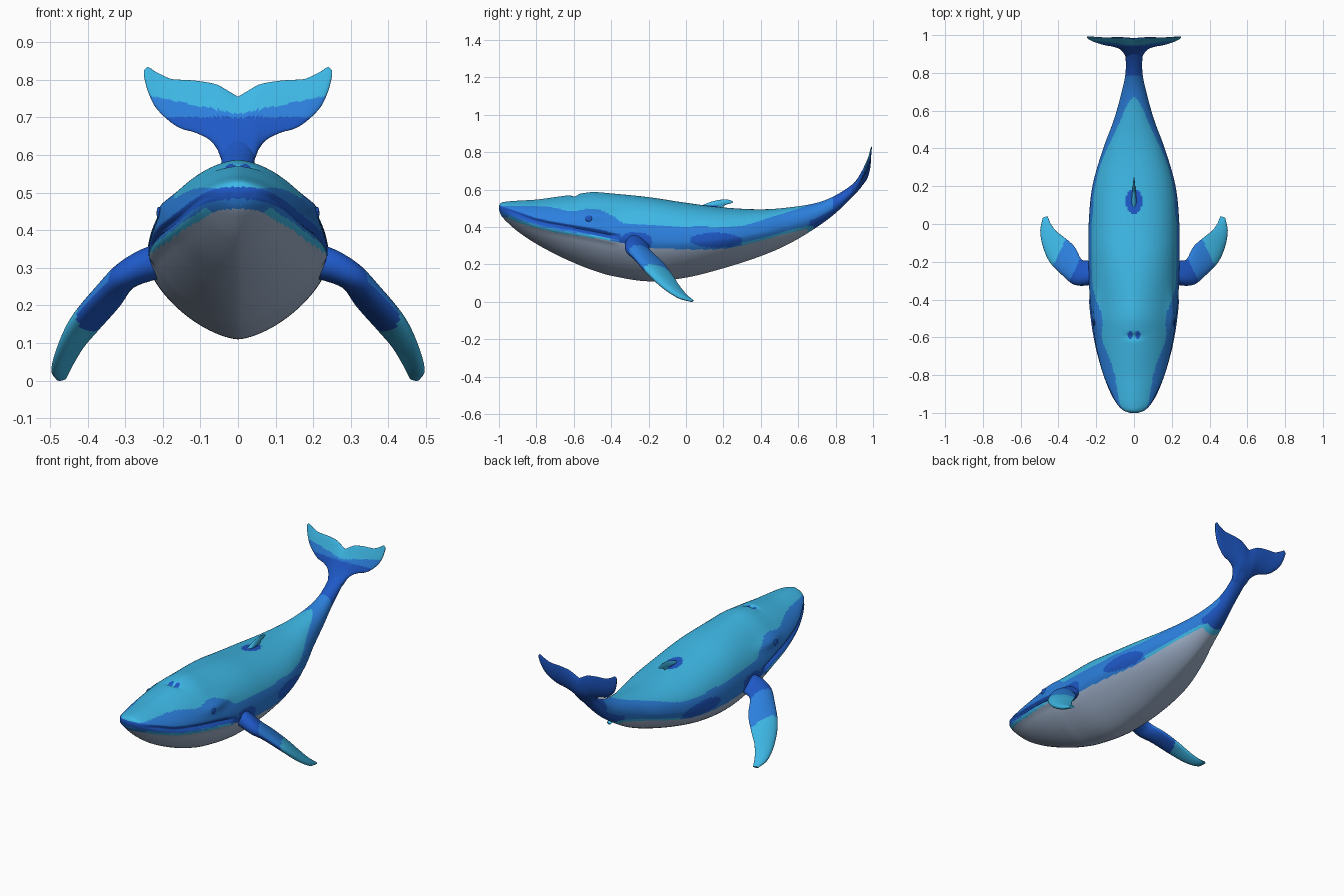
import bpy, bmesh
from math import sin, cos, pi, exp
from mathutils import Vector

cube = bpy.data.objects.get("Cube")
if cube:
    bpy.data.objects.remove(cube)


# ---------- materials ----------
def material(name, rgb):
    lin = [((c / 255 + 0.055) / 1.055) ** 2.4 for c in rgb]
    m = bpy.data.materials.new(name)
    m.use_nodes = True
    m.diffuse_color = (*lin, 1)
    m.node_tree.nodes["Principled BSDF"].inputs["Base Color"].default_value = (*lin, 1)
    return m


MATS = [material("light_cyan", (62, 184, 230)), material("mid_blue", (44, 128, 222)),
        material("deep_blue", (30, 88, 198)), material("belly_grey", (164, 182, 208))]
CYAN, MID, DEEP, GREY = range(4)


# ---------- helpers ----------
def curve(table, t):
    """Smooth interpolation of rows (position, value, value...)."""
    if t <= table[0][0]:
        return table[0][1:]
    if t >= table[-1][0]:
        return table[-1][1:]
    i = max(j for j in range(len(table) - 1) if table[j][0] <= t)

    def slope(j, k):
        a, b = table[max(j - 1, 0)], table[min(j + 1, len(table) - 1)]
        return (b[k] - a[k]) / (b[0] - a[0])
    a, b = table[i], table[i + 1]
    w = b[0] - a[0]
    u = (t - a[0]) / w
    out = []
    for k in range(1, len(a)):
        out.append((1 + 2 * u) * (1 - u) ** 2 * a[k] + u * (1 - u) ** 2 * w * slope(i, k)
                   + u * u * (3 - 2 * u) * b[k] + u * u * (u - 1) * w * slope(i + 1, k))
    return out


def ramp(t, a, b):
    u = min(max((t - a) / (b - a), 0), 1)
    return u * u * (3 - 2 * u)


def inside(a, b, ca, cb, ra, rb):
    return ((a - ca) / ra) ** 2 + ((b - cb) / rb) ** 2 < 1


def hump(a, b, ca, cb, ra, rb):
    return exp(-((a - ca) / ra) ** 2 - ((b - cb) / rb) ** 2)


def finish(name, bm, rule):
    bmesh.ops.recalc_face_normals(bm, faces=bm.faces)
    for f in bm.faces:
        f.material_index = rule(f.calc_center_median(), f.normal)
    mesh = bpy.data.meshes.new(name)
    bm.to_mesh(mesh)
    bm.free()
    for m in MATS:
        mesh.materials.append(m)
    ob = bpy.data.objects.new(name, mesh)
    bpy.context.collection.objects.link(ob)
    bpy.ops.object.select_all(action="DESELECT")
    ob.select_set(True)
    bpy.context.view_layer.objects.active = ob
    bpy.ops.object.shade_smooth_by_angle(angle=0.8)


def loft(name, rings, rule):
    bm = bmesh.new()
    rows = [[bm.verts.new(p) for p in ring] for ring in rings]
    n = len(rows[0])
    for a, b in zip(rows, rows[1:]):
        for i in range(n):
            bm.faces.new((a[i], a[(i + 1) % n], b[(i + 1) % n], b[i]))
    bm.faces.new(rows[0])
    bm.faces.new(rows[-1])
    finish(name, bm, rule)


def ball(name, loc, scale, mat):
    bm = bmesh.new()
    bmesh.ops.create_uvsphere(bm, u_segments=20, v_segments=12, radius=1)
    bmesh.ops.scale(bm, vec=scale, verts=bm.verts)
    bmesh.ops.translate(bm, vec=loc, verts=bm.verts)
    finish(name, bm, lambda c, n: mat)


# ---------- body: y, top, bottom, half width, height of widest point ----------
BODY = [(-1, .515, .492, .022, .503), (-.99, .529, .465, .055, .498), (-.96, .536, .43, .09, .488),
        (-.9, .541, .377, .124, .465), (-.8, .547, .31, .165, .435), (-.68, .563, .246, .197, .41),
        (-.59, .575, .205, .214, .392), (-.5, .587, .17, .226, .375), (-.4, .58, .14, .235, .355),
        (-.2, .56, .11, .241, .325), (0, .53, .13, .24, .32), (.2, .505, .18, .22, .335),
        (.4, .495, .245, .163, .37), (.55, .505, .31, .107, .41), (.7, .53, .4, .065, .465),
        (.8, .57, .475, .045, .522), (.9, .637, .572, .045, .605), (.95, .692, .632, .05, .663),
        (.98, .73, .695, .04, .713)]
BELLY = [(-1, .46), (-.96, .45), (-.9, .425), (-.7, .372), (-.5, .343), (-.35, .317), (-.2, .292),
         (0, .28), (.2, .285), (.35, .312), (.5, .355), (.6, .38), (.65, .392)]
BACK = [(-1, .512), (-.75, .51), (-.6, .485), (-.5, .5), (-.4, .465), (-.33, .42), (.1, .402),
        (.3, .408), (.45, .452), (.6, .498), (.68, .527)]
MOUTH = [(-1, .5), (-.9, .468), (-.8, .433), (-.7, .412), (-.5, .377), (-.35, .345)]


def powers(y):
    upper = 1.65 + .45 * ramp(y, -.5, -.1) - .1 * ramp(y, .4, .8)
    return upper, 1.55 + .45 * ramp(y, .4, .8)


def brow(y, z):
    return 1 + .08 * hump(y, z, -.48, .465, .1, .028)


def half_x(y, z):
    top, bottom, hw, mid = curve(BODY, y)
    p = powers(y)[0]
    return hw * (1 - ((z - mid) / (top - mid)) ** p) ** (1 / p) * brow(y, z)


def body_ring(y, n=160):
    top, bottom, hw, mid = curve(BODY, y)
    lip = curve(MOUTH, y)[0]
    fade = 1 - ramp(y, -.42, -.34)
    ring = []
    for i in range(n):
        a = 2 * pi * (i + .5) / n
        c, s = cos(a), sin(a)
        e = 2 / powers(y)[0 if s > 0 else 1]
        x = hw * abs(c) ** e * (1 if c > 0 else -1)
        z = mid + (top - mid) * abs(s) ** e if s > 0 else mid - (mid - bottom) * abs(s) ** e
        # mouth crease, fuller lower lip, brow and blowhole dent
        crease = .07 * exp(-((z - lip) / .01) ** 2)
        lower_lip = .04 * exp(-((z - lip + .03) / .016) ** 2)
        dent = .012 * hump(x, y, 0, -.595, .04, .016) if s > 0 else 0
        ring.append((x * (brow(y, z) + fade * (lower_lip - crease)), y, z - dent))
    return ring


def body_colour(c, n):
    x, y, z = c
    belly = curve(BELLY, y)[0]
    if y < .65 and z < belly:
        return GREY
    if y < -.35 and abs(z - curve(MOUTH, y)[0]) < .016:
        return DEEP
    if z < belly + .014 and (-.95 < y < -.4 or .3 < y < .68):
        return CYAN
    if y > .79 or (y > .66 and z < curve(BODY, y)[3] - .015):
        return DEEP
    # dorsal patch and blowholes
    if n.z > .5 and (inside(x, y, 0, .12, .045, .065)
                     or inside(abs(x), y, .019, -.588, .014, .02)):
        return DEEP
    if y < .68 and z > curve(BACK, y)[0]:
        return CYAN
    if inside(y, z, .16, .33, .14, .04) or inside(y, z, -.27, .32, .09, .055):
        return DEEP
    return MID


loft("body", [body_ring(-1 + 1.98 * (i / 220) ** 1.2) for i in range(221)], body_colour)

# ---------- tail flukes: x, lower edge, upper edge, half thickness ----------
FLUKE = [(0, .57, .755, .026), (.04, .58, .779, .023), (.055, .615, .787, .019),
         (.075, .64, .792, .016), (.115, .66, .798, .012), (.15, .67, .8, .01),
         (.18, .688, .803, .009), (.22, .728, .822, .007), (.24, .77, .834, .005),
         (.25, .808, .826, .002)]
TAIL_LINE = [(.58, .89), (.605, .903), (.66, .943), (.72, .968), (.79, .985), (.84, .993)]


def fluke_ring(x, n=90):
    low, high, thick = curve(FLUKE, abs(x))
    ring = []
    for i in range(n):
        a = 2 * pi * i / n
        z = (low + high) / 2 + (high - low) / 2 * cos(a)
        ring.append((x, curve(TAIL_LINE, z)[0] + thick * sin(a) * (1 - .4 * cos(a)), z))
    return ring


def fluke_colour(c, n):
    if n.y > 0 or c.z < .7:
        return DEEP
    return MID if c.z < .71 + .2 * abs(c.x) else CYAN


loft("tail_flukes", [fluke_ring(.25 * sin(pi / 2 * i / 36)) for i in range(-36, 37)], fluke_colour)

# ---------- flippers: step, leading edge xyz, trailing edge xyz, half thickness ----------
FLIPPER = [(0, .2, -.31, .335, .19, -.2, .3, .045), (1, .26, -.325, .315, .24, -.195, .285, .04),
           (2, .32, -.32, .28, .28, -.185, .265, .034), (3, .37, -.28, .24, .315, -.12, .205, .028),
           (4, .44, -.21, .16, .37, -.07, .14, .023), (5, .478, -.13, .083, .41, -.04, .093, .018),
           (6, .495, -.04, .024, .44, .0, .042, .013), (6.7, .484, .03, .004, .457, .04, .006, .006)]


def flipper_ring(t, side, n=40):
    v = curve(FLIPPER, t)
    lead, trail = Vector(v[0:3]), Vector(v[3:6])
    after, before = curve(FLIPPER, t + .05), curve(FLIPPER, t - .05)
    along = Vector([after[k] + after[k + 3] - before[k] - before[k + 3] for k in range(3)])
    chord = (lead - trail) / 2
    normal = chord.cross(along).normalized() * v[6]
    ring = []
    for i in range(n):
        a = 2 * pi * i / n
        p = (lead + trail) / 2 + chord * cos(a) + normal * sin(a) * (1 + .3 * cos(a))
        ring.append((p.x * side, p.y, p.z))
    return ring


def flipper_colour(c, n):
    reach = abs(c.x) + .47 * c.y
    if reach > .325:
        return CYAN
    return MID if reach > .2 and n.z > 0 else DEEP


for side, label in ((1, "left"), (-1, "right")):
    loft(label + "_flipper", [flipper_ring(6.7 * i / 70, side) for i in range(71)], flipper_colour)
    ball(label + "_eye", (side * half_x(-.52, .445), -.52, .445), (.006, .018, .017), DEEP)

# ---------- dorsal fin: height, front, back, half thickness ----------
FIN = [(.485, .03, .2, .022), (.508, .07, .2, .018), (.52, .095, .215, .015),
       (.53, .12, .248, .011), (.54, .15, .246, .007), (.547, .19, .225, .003)]
fin_rings = []
for k in range(19):
    z = .485 + .062 * k / 18
    front, back, thick = curve(FIN, z)
    turns = [2 * pi * i / 24 for i in range(24)]
    fin_rings.append([(thick * sin(a) * (.7 + .3 * cos(a)),
                       (front + back) / 2 - (back - front) / 2 * cos(a), z) for a in turns])
loft("dorsal_fin", fin_rings, lambda c, n: DEEP if c.z < .515 and c.y < .17 else CYAN)
